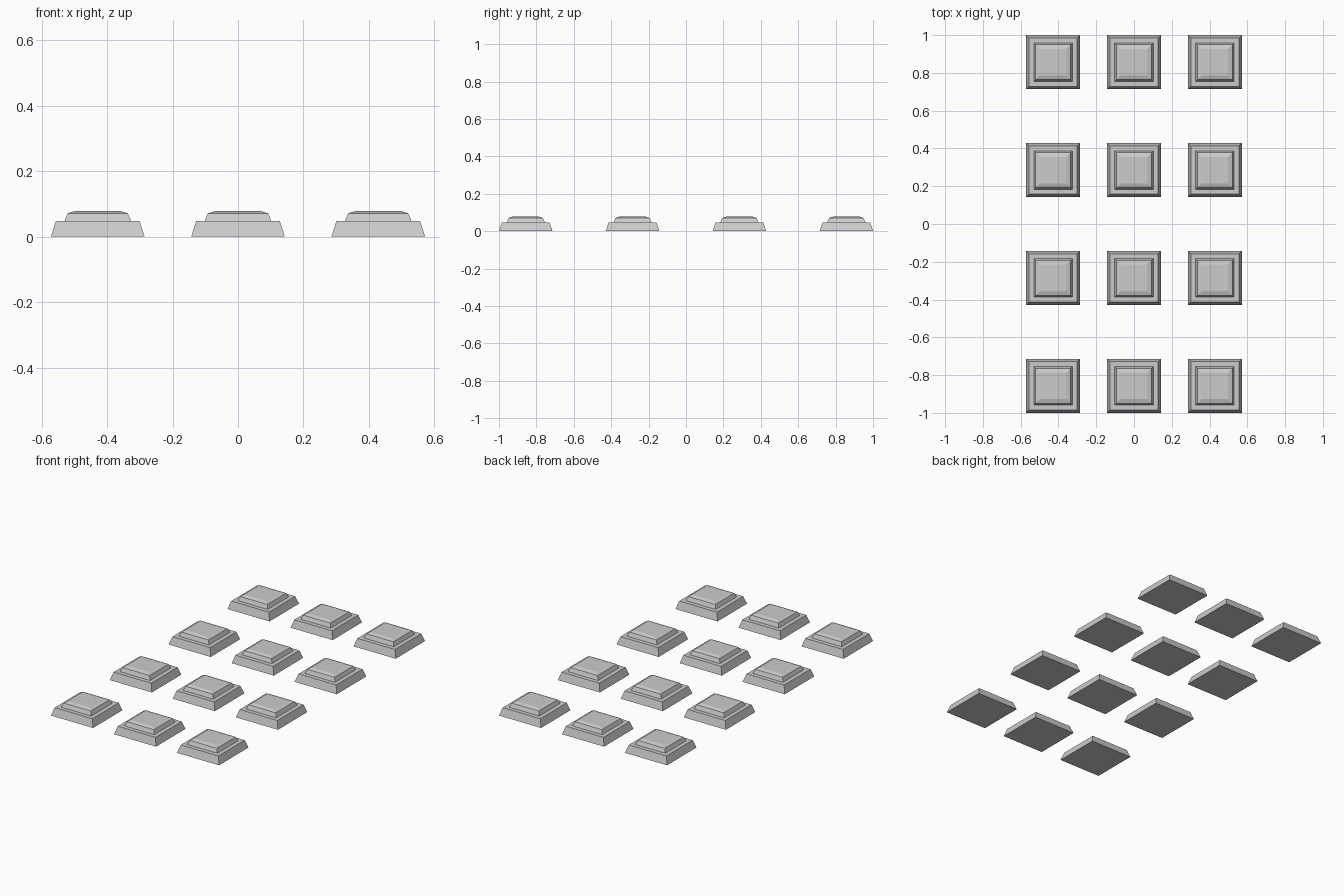
import bpy, bmesh

if "Cube" in bpy.data.objects:
    bpy.data.objects.remove(bpy.data.objects["Cube"])

# (half width, height) of each square ring, bottom to top
PROFILE = [(0.143, 0), (0.128, 0.047), (0.102, 0.047), (0.092, 0.071), (0.07, 0.078)]


def stepped_tile(name, cx, cy):
    bm = bmesh.new()
    rings = [[bm.verts.new((sx * h, sy * h, z))
              for sx, sy in ((-1, -1), (1, -1), (1, 1), (-1, 1))] for h, z in PROFILE]
    bm.faces.new(rings[0][::-1])
    bm.faces.new(rings[-1])
    for a, b in zip(rings, rings[1:]):
        for i in range(4):
            j = (i + 1) % 4
            bm.faces.new((a[i], a[j], b[j], b[i]))
    mesh = bpy.data.meshes.new(name)
    bm.to_mesh(mesh)
    bm.free()
    ob = bpy.data.objects.new(name, mesh)
    ob.location = (cx, cy, 0)
    bpy.context.collection.objects.link(ob)


# Keypad grid: 3 columns by 4 rows
for row in range(4):
    for col in range(3):
        stepped_tile(f"key_{row + 1}_{col + 1}", (col - 1) * 0.4286, (row - 1.5) * 0.5714)
